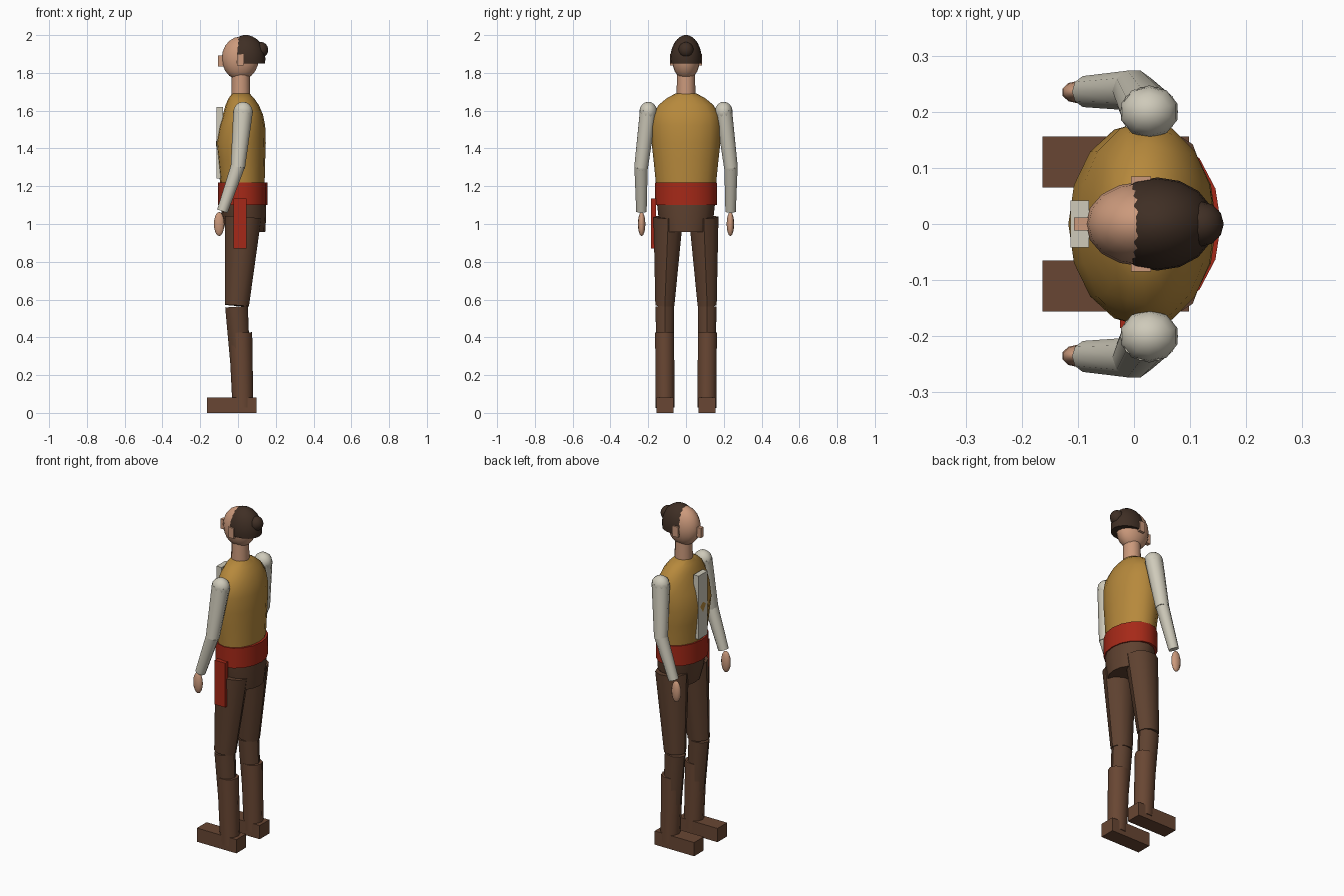
import bpy, math
from mathutils import Vector

if "Cube" in bpy.data.objects:
    bpy.data.objects.remove(bpy.data.objects["Cube"])


def material(name, rgb):
    m = bpy.data.materials.new(name)
    m.diffuse_color = (*rgb, 1)
    m.use_nodes = True
    m.node_tree.nodes["Principled BSDF"].inputs["Base Color"].default_value = m.diffuse_color
    return m


MUSTARD = material("mustard", (0.47, 0.25, 0.045))
RED = material("sash red", (0.38, 0.022, 0.009))
SKIN = material("skin", (0.60, 0.32, 0.20))
HAIR = material("hair brown", (0.05, 0.028, 0.018))
SHIRT = material("shirt white", (0.62, 0.59, 0.49))
TROUSER = material("trouser brown", (0.112, 0.053, 0.029))
LEATHER = material("boot brown", (0.14, 0.062, 0.033))


def finish(ob, name, mat, angle=40):
    ob.name = name
    ob.data.materials.clear()
    ob.data.materials.append(mat)
    if angle:
        bpy.ops.object.select_all(action='DESELECT')
        ob.select_set(True)
        bpy.context.view_layer.objects.active = ob
        bpy.ops.object.shade_smooth_by_angle(angle=math.radians(angle))
    return ob


def make(name, verts, faces, mat, angle=40):
    me = bpy.data.meshes.new(name)
    me.from_pydata(verts, [], faces)
    ob = bpy.data.objects.new(name, me)
    bpy.context.collection.objects.link(ob)
    return finish(ob, name, mat, angle)


def loft(name, rings, mat, sides=16):
    """Stack of horizontal ellipses: (z, centre x, radius x, radius y)."""
    verts = [(cx + rx * math.cos(math.tau * i / sides), ry * math.sin(math.tau * i / sides), z)
             for z, cx, rx, ry in rings for i in range(sides)]
    faces = [(r * sides + i, r * sides + (i + 1) % sides,
              (r + 1) * sides + (i + 1) % sides, (r + 1) * sides + i)
             for r in range(len(rings) - 1) for i in range(sides)]
    last = (len(rings) - 1) * sides
    faces += [tuple(reversed(range(sides))), tuple(range(last, last + sides))]
    return make(name, verts, faces, mat)


def limb(name, a, b, ra, rb, mat, sides=10):
    """Tapered cylinder from a (top) to b; each radius is (along x, along y)."""
    a, b = Vector(a), Vector(b)
    d = (b - a).normalized()
    v = Vector((0, 1, 0))
    v = (v - d * v.dot(d)).normalized()
    u = d.cross(v)
    verts = []
    for p, (rx, ry) in ((a, ra), (b, rb)):
        for i in range(sides):
            t = math.tau * i / sides
            verts.append(p + u * rx * math.cos(t) + v * ry * math.sin(t))
    faces = [(i, sides + i, sides + (i + 1) % sides, (i + 1) % sides)[::-1] for i in range(sides)]
    faces += [tuple(reversed(range(sides))), tuple(range(sides, 2 * sides))]
    return make(name, verts, faces, mat)


def box(name, x, y, z, mat):
    bpy.ops.mesh.primitive_cube_add(
        size=1, location=((x[0] + x[1]) / 2, (y[0] + y[1]) / 2, (z[0] + z[1]) / 2))
    ob = bpy.context.object
    ob.scale = (x[1] - x[0], y[1] - y[0], z[1] - z[0])
    return finish(ob, name, mat, 0)


def ball(name, c, r, mat, seg=12, rings=8):
    bpy.ops.mesh.primitive_uv_sphere_add(segments=seg, ring_count=rings, radius=1, location=c)
    ob = bpy.context.object
    ob.scale = r
    return finish(ob, name, mat, 50)


# Trunk
loft("torso", [(1.12, 0.023, 0.112, 0.152), (1.22, 0.023, 0.118, 0.160),
               (1.34, 0.018, 0.126, 0.172), (1.43, 0.015, 0.132, 0.182),
               (1.52, 0.022, 0.122, 0.184), (1.58, 0.026, 0.106, 0.174),
               (1.63, 0.022, 0.088, 0.145), (1.665, 0.018, 0.068, 0.103),
               (1.69, 0.015, 0.047, 0.058)], MUSTARD)
loft("pelvis", [(0.957, 0.04, 0.104, 0.122), (1.04, 0.032, 0.117, 0.146),
                (1.13, 0.027, 0.122, 0.156)], TROUSER)
loft("waist_sash", [(1.10, 0.025, 0.130, 0.165), (1.22, 0.025, 0.130, 0.165)], RED)
box("sash_tail", (-0.025, 0.045), (-0.185, -0.158), (0.87, 1.135), RED)
box("shirt_front", (-0.113, -0.08), (-0.042, 0.042), (1.24, 1.62), SHIRT)

# Head
loft("neck", [(1.66, 0.015, 0.05, 0.05), (1.80, 0.015, 0.048, 0.048)], SKIN, 12)
ball("head", (0.012, 0, 1.877), (0.098, 0.075, 0.115), SKIN, 16, 10)
box("nose", (-0.107, -0.075), (-0.012, 0.012), (1.835, 1.893), SKIN)

# Hair cap: dome of elliptical rings with a flat underside
hz, hrx, hry, hrz = 1.875, 0.103, 0.083, 0.125
dome = [(1.85, 0.042, hrx * 0.98, hry * 0.98)]
for k in range(7):
    t = math.radians(14 * k)
    dome.append((hz + hrz * math.sin(t), 0.042, hrx * math.cos(t), hry * math.cos(t)))
dome[-1] = (2.0, 0.042, 0.012, 0.01)
loft("hair_cap", dome, HAIR)
ball("hair_bun", (0.12, 0, 1.922), (0.04, 0.04, 0.042), HAIR, 12, 8)

# Limbs, ears and footwear on both sides
for s, side in ((-1, "right"), (1, "left")):
    n = lambda part: f"{side}_{part}"
    y0, y1 = sorted((s * 0.06, s * 0.085))
    box(n("ear"), (-0.005, 0.03), (y0, y1), (1.838, 1.9), SKIN)
    # arm
    ball(n("shoulder"), (0.027, s * 0.2, 1.595), (0.053, 0.047, 0.052), SHIRT, 10, 8)
    limb(n("upper_arm"), (0.027, s * 0.2, 1.6), (-0.001, s * 0.238, 1.298),
         (0.052, 0.046), (0.038, 0.038), SHIRT)
    ball(n("elbow"), (0.0, s * 0.238, 1.3), (0.034, 0.034, 0.034), SHIRT, 10, 6)
    limb(n("forearm"), (-0.001, s * 0.238, 1.305), (-0.083, s * 0.236, 1.068),
         (0.037, 0.037), (0.029, 0.029), SHIRT)
    ball(n("hand"), (-0.1, s * 0.235, 1.0), (0.029, 0.02, 0.064), SKIN, 10, 8)
    # leg
    limb(n("thigh"), (0.027, s * 0.094, 1.035), (-0.006, s * 0.112, 0.568),
         (0.096, 0.082), (0.064, 0.053), TROUSER)
    limb(n("shin"), (-0.008, s * 0.112, 0.562), (0.022, s * 0.112, 0.1),
         (0.06, 0.052), (0.048, 0.044), TROUSER)
    limb(n("boot_shaft"), (0.013, s * 0.113, 0.425), (0.026, s * 0.111, 0.028),
         (0.062, 0.053), (0.055, 0.052), LEATHER)
    y0, y1 = sorted((s * 0.065, s * 0.156))
    box(n("shoe"), (-0.163, 0.098), (y0, y1), (0, 0.082), LEATHER)
